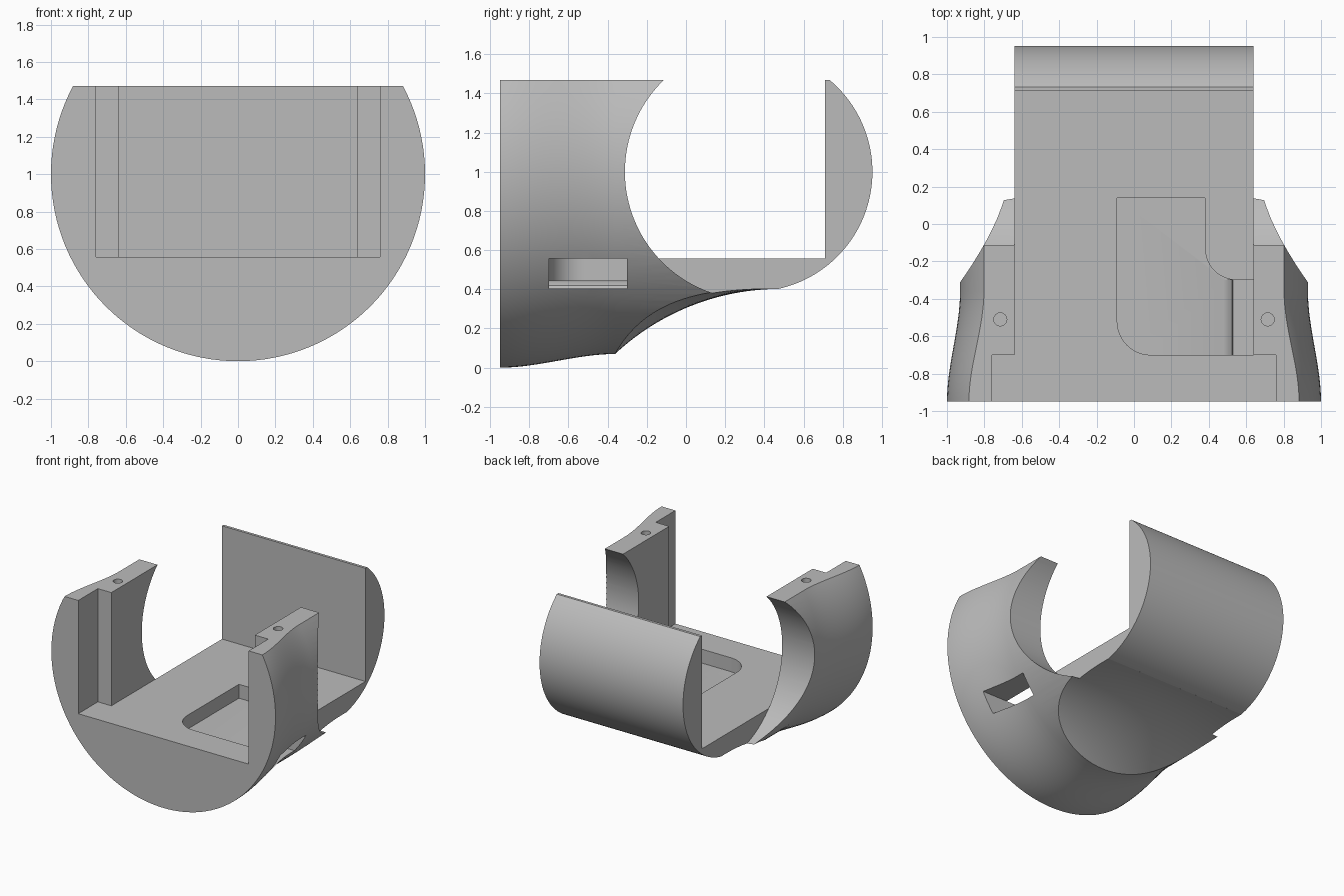
import bpy, bmesh, math
from mathutils import Vector

if "Cube" in bpy.data.objects:
    bpy.data.objects.remove(bpy.data.objects["Cube"])

AXIS_Z = 1.0              # height of both curved axes
HALF_W = 0.64             # half width of tray
TOP, FLOOR = 1.47, 0.557
WHEEL_Y = 0.34            # centre of the rear rounded section

grey = bpy.data.materials.new("plain grey")
grey.diffuse_color = (0.5, 0.5, 0.5, 1)
grey.use_nodes = True
grey.node_tree.nodes["Principled BSDF"].inputs["Base Color"].default_value = grey.diffuse_color


def finish(bm, name):
    bmesh.ops.recalc_face_normals(bm, faces=bm.faces)
    me = bpy.data.meshes.new(name)
    bm.to_mesh(me)
    bm.free()
    me.materials.append(grey)
    ob = bpy.data.objects.new(name, me)
    bpy.context.collection.objects.link(ob)
    return ob


def prism(name, pts, axis, lo, hi):
    """Extrude a 2D outline along x (pts = y,z), y (pts = x,z) or z (pts = x,y)."""
    def place(p, t):
        return {"x": (t, p[0], p[1]), "y": (p[0], t, p[1]), "z": (p[0], p[1], t)}[axis]
    bm = bmesh.new()
    a = [bm.verts.new(place(p, lo)) for p in pts]
    b = [bm.verts.new(place(p, hi)) for p in pts]
    bm.faces.new(a)
    bm.faces.new(b[::-1])
    for i in range(len(pts)):
        j = (i + 1) % len(pts)
        bm.faces.new((a[i], a[j], b[j], b[i]))
    return finish(bm, name)


def box(name, x0, x1, y0, y1, z0, z1):
    return prism(name, [(x0, y0), (x1, y0), (x1, y1), (x0, y1)], "z", z0, z1)


def arc(cx, cy, r, a0, a1, n):
    return [(cx + r * math.cos(math.radians(a0 + (a1 - a0) * i / n)),
             cy + r * math.sin(math.radians(a0 + (a1 - a0) * i / n))) for i in range(n + 1)]


def boolean(ob, tool, op="DIFFERENCE"):
    mod = ob.modifiers.new(op, "BOOLEAN")
    mod.operation, mod.object, mod.solver = op, tool, "EXACT"
    bpy.context.view_layer.objects.active = ob
    bpy.ops.object.modifier_apply(modifier=mod.name)
    bpy.data.objects.remove(tool)


# Round shell: flared front tapering to a plain cylinder
bm = bmesh.new()
SEG = 128
profile = []
for i in range(17):
    t = i / 16
    profile.append((-0.95 + 0.59 * t, 1 - 0.07 * t * t * (3 - 2 * t)))
profile.append((0.47, 0.93))
rings = [[bm.verts.new((r * math.cos(2 * math.pi * k / SEG), y,
                        AXIS_Z + r * math.sin(2 * math.pi * k / SEG)))
          for k in range(SEG)] for y, r in profile]
for a, b in zip(rings, rings[1:]):
    for k in range(SEG):
        m = (k + 1) % SEG
        bm.faces.new((a[k], a[m], b[m], b[k]))
bm.faces.new(rings[0])
bm.faces.new(rings[-1][::-1])
body = finish(bm, "cradle_body")

# Scooped underside: concave lengthwise, gently dished across, flat at the rear
bm = bmesh.new()
NX, NY, R = 32, 32, 1.234


def scoop_z(x, y):
    d = min(y, 0.48) - 0.48
    k = 0.22 * (max(0.47 - y, 0) / 0.74) ** 1.5
    return 0.402 - R + math.sqrt(R * R - d * d) + k * x * x


grid = [[bm.verts.new((x, y, scoop_z(x, y)))
         for x in (-1.1 + 2.2 * i / NX for i in range(NX + 1))]
        for y in (-0.45 + 1.0 * j / NY for j in range(NY + 1))]
for j in range(NY):
    for i in range(NX):
        bm.faces.new((grid[j][i], grid[j][i + 1], grid[j + 1][i + 1], grid[j + 1][i]))
rim = [e for e in bm.edges if e.is_boundary]
ext = bmesh.ops.extrude_edge_only(bm, edges=rim)["geom"]
for v in (g for g in ext if isinstance(g, bmesh.types.BMVert)):
    v.co.z = -0.8
bmesh.ops.holes_fill(bm, edges=[e for e in bm.edges if e.is_boundary], sides=0)
boolean(body, finish(bm, "scoop_cutter"))

# Open top, tray pocket and wider front slot
boolean(body, box("top_cutter", -2, 2, -2, 2, TOP, 3))
boolean(body, prism("pocket_cutter", [
    (-0.76, -1.2), (0.76, -1.2), (0.76, -0.7), (HALF_W, -0.7), (HALF_W, 1),
    (-HALF_W, 1), (-HALF_W, -0.7), (-0.76, -0.7)], "z", FLOOR, 2))

# Rounded side clearances and screw holes in both cheeks
for s in (-1, 1):
    lo, hi = sorted((s * HALF_W, s * 1.3))
    boolean(body, prism("side_cutter", arc(WHEEL_Y, AXIS_Z, 0.652, 0, 360, 128)[:-1],
                        "x", lo, hi))
    boolean(body, prism("screw_cutter", arc(s * 0.715, -0.51, 0.035, 0, 360, 24)[:-1],
                        "z", 1.15, 1.8))

# Rear wall with rounded back
a0 = -math.degrees(math.acos((0.47 - WHEEL_Y) / 0.612))
a1 = math.degrees(math.asin((TOP - AXIS_Z) / 0.612))
rear = prism("rear_wall", arc(WHEEL_Y, AXIS_Z, 0.612, a0, a1, 48)
             + [(0.71, TOP), (0.71, FLOOR), (0.47, FLOOR)], "x", -HALF_W, HALF_W)
boolean(body, rear, "UNION")

# Recess in the tray floor
recess = ([(-0.09, 0.14)] + arc(0.09, -0.52, 0.18, 180, 270, 12)
          + [(0.63, -0.7), (0.63, -0.3)] + arc(0.55, -0.13, 0.17, 270, 180, 12)
          + [(0.38, 0.14)])
boolean(body, prism("recess_cutter", recess, "z", 0.445, 0.7))

# Cable slot running from the recess out through the right side
boolean(body, prism("slot_cutter", [
    (0.48, 0.445), (0.505, 0.435), (0.525, 0.42), (0.53, 0.405),
    (1.2, 0.405), (1.2, FLOOR), (0.48, FLOOR)], "y", -0.7, -0.3))

bpy.ops.object.select_all(action="DESELECT")
body.select_set(True)
bpy.context.view_layer.objects.active = body
bpy.ops.object.shade_smooth_by_angle(angle=math.radians(25))
